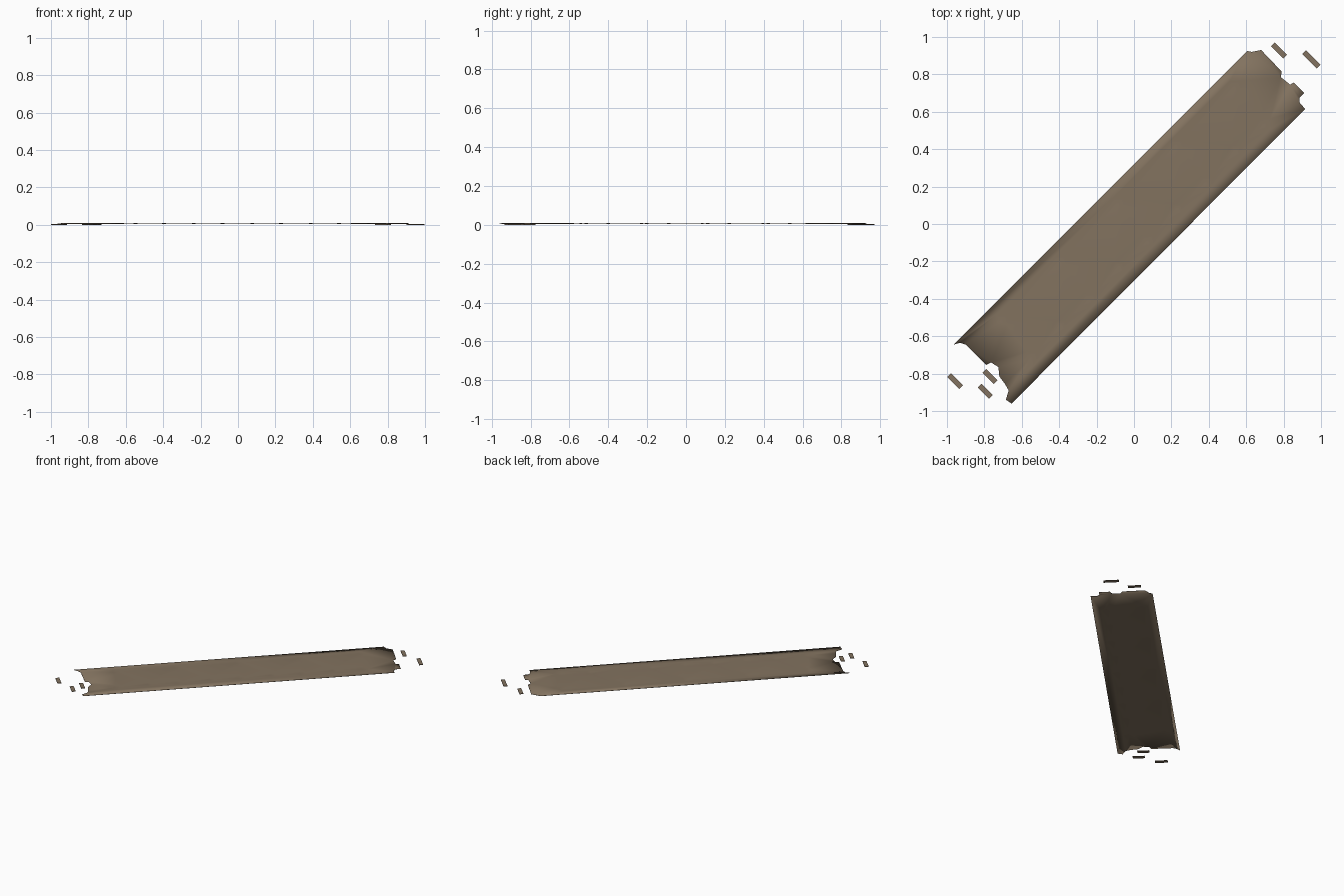
import bpy, bmesh, math
from mathutils import Vector
from mathutils.geometry import delaunay_2d_cdt

if "Cube" in bpy.data.objects:
    bpy.data.objects.remove(bpy.data.objects["Cube"])

mat = bpy.data.materials.new("dusty brown")
mat.diffuse_color = (0.225, 0.17, 0.115, 1)
mat.use_nodes = True
mat.node_tree.nodes["Principled BSDF"].inputs["Base Color"].default_value = mat.diffuse_color

# Broken end outlines of the diagonal strip (top view)
far_end = [(.605, .925), (.63, .92), (.68, .93), (.79, .815), (.785, .785), (.835, .745),
           (.855, .757), (.91, .70), (.885, .675), (.885, .65), (.915, .615)]
near_end = [(-.655, -.96), (-.685, -.94), (-.67, -.89), (-.69, -.855), (-.72, -.815),
            (-.725, -.765), (-.765, -.74), (-.79, -.753), (-.90, -.645), (-.93, -.635),
            (-.965, -.645)]
outline = far_end + near_end
n = len(outline)
corners = {0, len(far_end) - 1, len(far_end), n - 1}
pts = [Vector(p) for p in outline]
heights = [0.01 if i in corners else 0.006 for i in range(n)]

# Shallow dents in three repeating rows, each a short crease across the strip
across = Vector((1, -1)).normalized()
along = Vector((1, 1)).normalized()


def dent(x, y, size):
    c = Vector((x, y))
    for a, l, z in ((-1, 0, .0105), (1, 0, .0105), (0, 0, .0065),
                    (0, 1, .0105), (0, -.35, .0105)):
        pts.append(c + across * a * size + along * l * size)
        heights.append(z)


for k in range(5):
    s = 0.312 * k
    dent(.54 - s, .735 - s, .04)
    dent(.70 - s, .535 - s, .04)
    if k < 4:
        dent(.545 - s, .395 - s, .03)

edges = [(i, (i + 1) % n) for i in range(n)]
co, _, faces, orig, _, _ = delaunay_2d_cdt(pts, edges, [], 1, 1e-5)
me = bpy.data.meshes.new("road_strip")
me.from_pydata([(c.x, c.y, heights[o[0]] if o else .01) for c, o in zip(co, orig)], [], faces)
bm = bmesh.new()
bm.from_mesh(me)
for f in bm.faces:
    if f.normal.z < 0:
        f.normal_flip()
bm.to_mesh(me)
bm.free()
road = bpy.data.objects.new("road_strip", me)
bpy.context.collection.objects.link(road)
me.materials.append(mat)
sol = road.modifiers.new("thickness", 'SOLIDIFY')
sol.thickness = 0.002
sol.offset = -1
for p in me.polygons:
    p.use_smooth = True

# Loose planks beyond both ends
for x, y, length in ((.775, .928, .092), (.948, .88, .108), (-.957, -.84, .09),
                     (-.77, -.815, .085), (-.795, -.895, .085)):
    bpy.ops.mesh.primitive_cube_add(size=1, location=(x, y, .002),
                                    rotation=(0, 0, -math.pi / 4))
    o = bpy.context.object
    o.name = "loose_plank"
    o.scale = (length, .028, .004)
    o.data.materials.append(mat)
